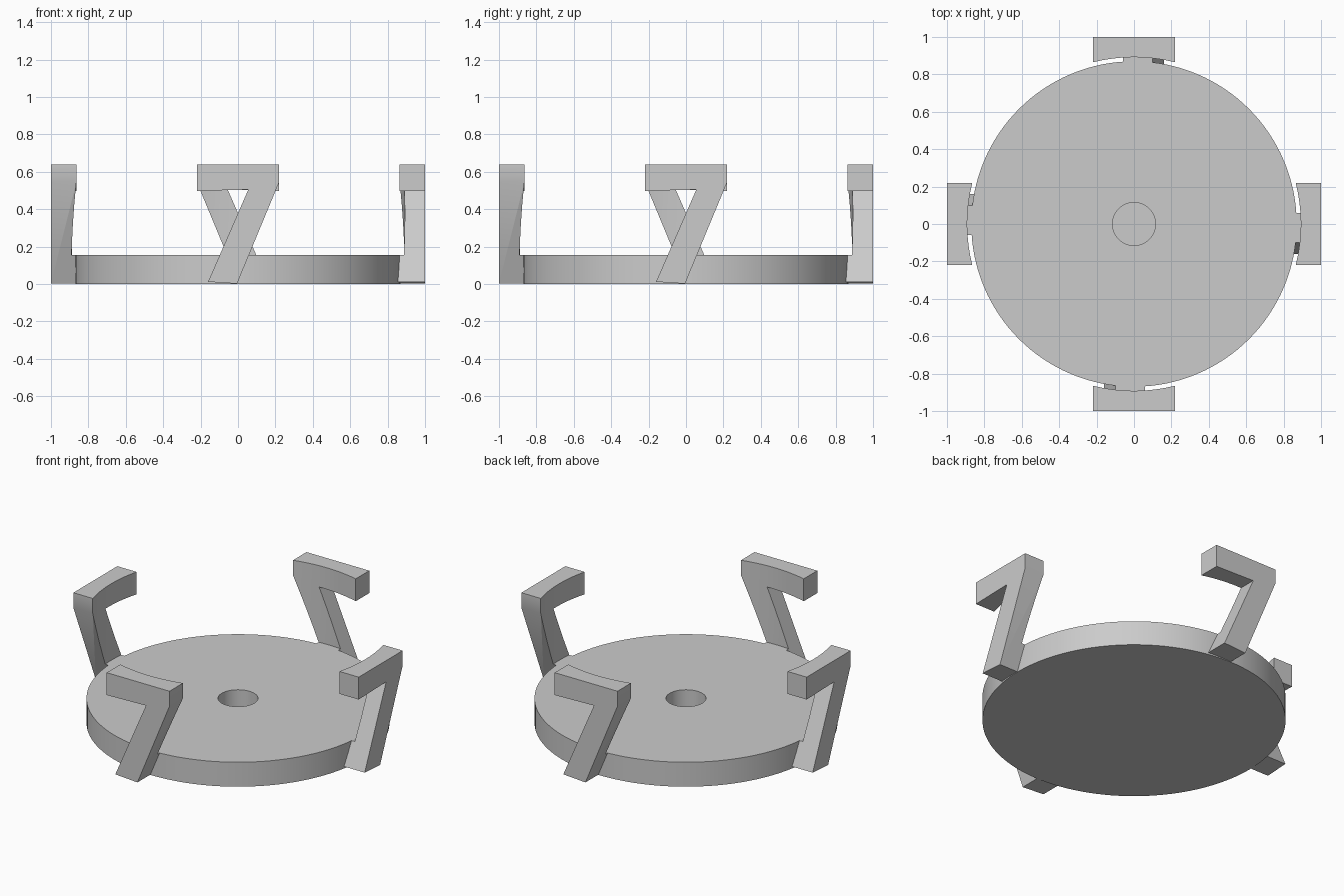
import bpy, bmesh
from math import radians, pi
from mathutils import Matrix

cube = bpy.data.objects.get("Cube")
if cube:
    bpy.data.objects.remove(cube)

grey = bpy.data.materials.new("light grey plastic")
grey.use_nodes = True
COLOUR = (0.6, 0.6, 0.6, 1)
grey.diffuse_color = COLOUR
grey.node_tree.nodes["Principled BSDF"].inputs["Base Color"].default_value = COLOUR

DISC_TOP, DISC_R, ARM_R = 0.155, 0.87, 0.892


def add_object(name, bm):
    bmesh.ops.recalc_face_normals(bm, faces=bm.faces)
    mesh = bpy.data.meshes.new(name)
    bm.to_mesh(mesh)
    bm.free()
    mesh.materials.append(grey)
    obj = bpy.data.objects.new(name, mesh)
    bpy.context.collection.objects.link(obj)
    return obj


def lathe(name, profile, steps=128):
    """Revolve (radius, height) points that start and end on the axis."""
    bm = bmesh.new()
    verts = [bm.verts.new((r, 0, z)) for r, z in profile]
    edges = [bm.edges.new(pair) for pair in zip(verts, verts[1:])]
    bmesh.ops.spin(bm, geom=verts + edges, axis=(0, 0, 1), cent=(0, 0, 0),
                   angle=2 * pi, steps=steps)
    bmesh.ops.remove_doubles(bm, verts=bm.verts, dist=0.0005)
    return add_object(name, bm)


def smooth(obj):
    bpy.ops.object.select_all(action='DESELECT')
    obj.select_set(True)
    bpy.context.view_layer.objects.active = obj
    bpy.ops.object.shade_smooth_by_angle(angle=radians(30))


# Round base with a blind centre hole
disc = lathe("base_disc", [(0, 0), (DISC_R, 0), (DISC_R, DISC_TOP),
                           (0.115, DISC_TOP), (0.115, 0.015), (0, 0.015)])
smooth(disc)

# Stepped cutter: hollows the arms above the disc, leaves a foot touching it
cutter = lathe("arm_cutter", [(0, -0.2), (DISC_R - 0.004, -0.2), (DISC_R - 0.004, DISC_TOP),
                              (ARM_R, DISC_TOP), (ARM_R, 0.9), (0, 0.9)])

# Hooked arm outline: slanted leg with a crossbar on top
outline = [(-0.16, 0.012), (-0.005, 0.002), (0.22, 0.545), (0.22, 0.64),
           (-0.22, 0.64), (-0.22, 0.498), (0.055, 0.505)]
bm = bmesh.new()
face = bm.faces.new([bm.verts.new((x, -1, z)) for x, z in outline])
side = bmesh.ops.extrude_face_region(bm, geom=[face])["geom"]
bmesh.ops.translate(bm, vec=(0, 0.25, 0),
                    verts=[v for v in side if isinstance(v, bmesh.types.BMVert)])
front_arm = add_object("front_arm", bm)

cut = front_arm.modifiers.new("curved inside", 'BOOLEAN')
cut.operation, cut.solver, cut.object = 'DIFFERENCE', 'EXACT', cutter
bpy.context.view_layer.objects.active = front_arm
bpy.ops.object.modifier_apply(modifier=cut.name)
bpy.data.objects.remove(cutter)
smooth(front_arm)

# Repeat the arm around the disc
for i, name in enumerate(("left_arm", "back_arm", "right_arm"), 1):
    arm = front_arm.copy()
    arm.data = front_arm.data.copy()
    arm.name = name
    arm.data.transform(Matrix.Rotation(i * pi / 2, 4, 'Z'))
    bpy.context.collection.objects.link(arm)
